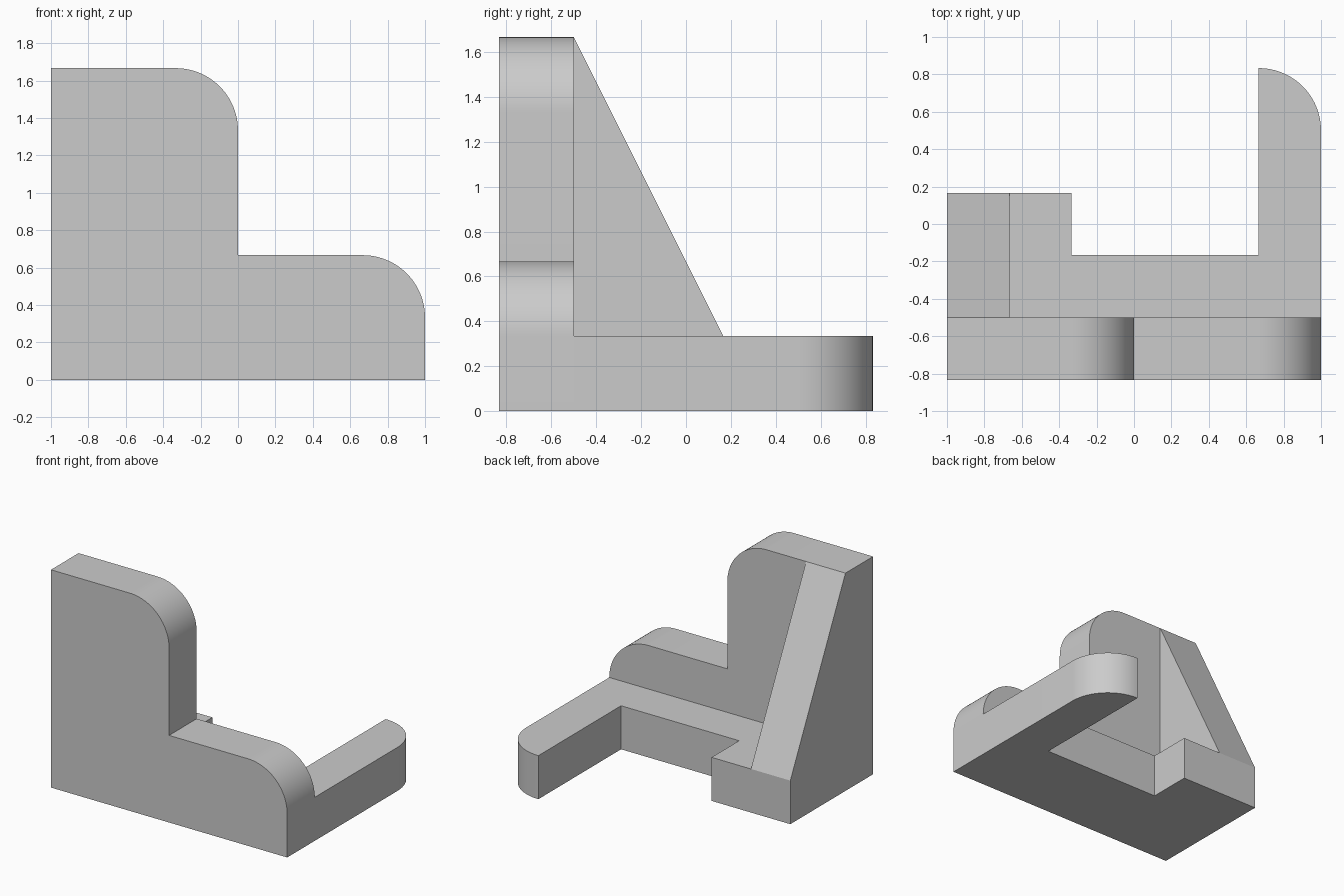
import bpy, bmesh
from math import sin, cos, pi, radians

if "Cube" in bpy.data.objects:
    bpy.data.objects.remove(bpy.data.objects["Cube"], do_unlink=True)

U = 1 / 3  # wall thickness, also the fillet radius

grey = bpy.data.materials.new("plain grey")
grey.use_nodes = True
colour = (0.6, 0.6, 0.6, 1)
grey.diffuse_color = colour
grey.node_tree.nodes["Principled BSDF"].inputs["Base Color"].default_value = colour


def fillet(cx, cy, steps=24):
    """Quarter circle from the +x side round to the +y side."""
    return [(cx + U * cos(pi / 2 * i / steps), cy + U * sin(pi / 2 * i / steps))
            for i in range(steps + 1)]


def extrude(name, profile, place, start, end):
    """Extrude a 2D profile; place(a, b, t) maps it into space."""
    bm = bmesh.new()
    face = bm.faces.new([bm.verts.new(place(a, b, start)) for a, b in profile])
    moved = bmesh.ops.extrude_face_region(bm, geom=[face], use_keep_orig=True)
    offset = [e - s for s, e in zip(place(0, 0, start), place(0, 0, end))]
    verts = [g for g in moved["geom"] if isinstance(g, bmesh.types.BMVert)]
    bmesh.ops.translate(bm, vec=offset, verts=verts)
    bmesh.ops.recalc_face_normals(bm, faces=bm.faces)
    mesh = bpy.data.meshes.new(name)
    bm.to_mesh(mesh)
    bm.free()
    mesh.materials.append(grey)
    obj = bpy.data.objects.new(name, mesh)
    bpy.context.collection.objects.link(obj)
    bpy.ops.object.select_all(action="DESELECT")
    obj.select_set(True)
    bpy.context.view_layer.objects.active = obj
    bpy.ops.object.shade_smooth_by_angle(angle=radians(30))
    return obj


FRONT, BACK = -2.5 * U, -1.5 * U  # faces of the upright plate

# Stepped upright plate with rounded shoulders
plate = [(-1, 0), (1, 0), *fillet(2 * U, U), (0, 2 * U), *fillet(-U, 4 * U), (-1, 5 * U)]
extrude("front_plate", plate, lambda a, b, t: (a, t, b), FRONT, BACK)

# Base with a short foot and a long rounded arm
base = [(-1, BACK), (1, BACK), *fillet(2 * U, 1.5 * U), (2 * U, -U / 2),
        (-U, -U / 2), (-U, U / 2), (-1, U / 2)]
extrude("base_with_arm", base, lambda a, b, t: (a, b, t), 0, U)

# Sloping rib bracing the tall side
rib = [(BACK, U), (U / 2, U), (BACK, 5 * U)]
extrude("support_rib", rib, lambda a, b, t: (t, a, b), -1, -2 * U)
